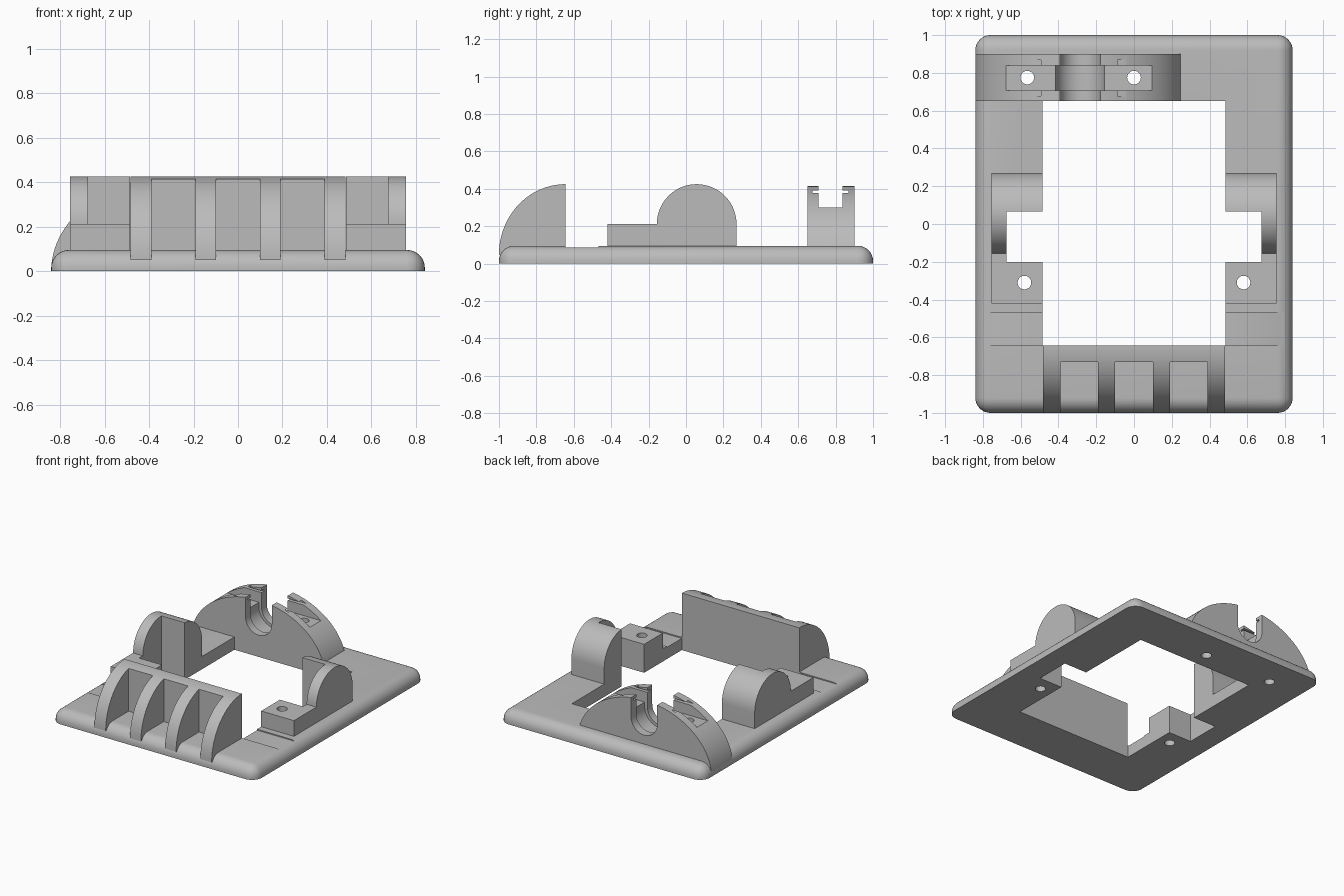
import bpy, bmesh
from math import sin, cos, pi, radians

if "Cube" in bpy.data.objects:
    bpy.data.objects.remove(bpy.data.objects["Cube"], do_unlink=True)

grey = bpy.data.materials.new("grey_plastic")
grey.use_nodes = True
colour = (0.5, 0.5, 0.5, 1)
grey.diffuse_color = colour
grey.node_tree.nodes["Principled BSDF"].inputs["Base Color"].default_value = colour


def make_object(name, bm):
    bmesh.ops.recalc_face_normals(bm, faces=bm.faces)
    mesh = bpy.data.meshes.new(name)
    bm.to_mesh(mesh)
    bm.free()
    mesh.materials.append(grey)
    obj = bpy.data.objects.new(name, mesh)
    bpy.context.collection.objects.link(obj)
    return obj


def prism(name, points, axis, lo, hi):
    """Extrude a 2D outline along an axis between lo and hi."""
    place = {"X": lambda a, b, t: (t, a, b),
             "Y": lambda a, b, t: (a, t, b),
             "Z": lambda a, b, t: (a, b, t)}[axis]
    bm = bmesh.new()
    ends = [[bm.verts.new(place(a, b, t)) for a, b in points] for t in (lo, hi)]
    for ring in ends:
        bm.faces.new(ring)
    for i in range(len(points)):
        j = (i + 1) % len(points)
        bm.faces.new((ends[0][i], ends[0][j], ends[1][j], ends[1][i]))
    return make_object(name, bm)


def box(name, x0, x1, y0, y1, z0, z1):
    return prism(name, [(x0, y0), (x1, y0), (x1, y1), (x0, y1)], "Z", z0, z1)


def arc(cx, cy, rx, ry, start, end, steps=32):
    angles = [radians(start + (end - start) * i / steps) for i in range(steps + 1)]
    return [(cx + rx * cos(a), cy + ry * sin(a)) for a in angles]


def hole(x, y):
    return prism("hole_cutter", arc(x, y, 0.036, 0.036, 0, 360)[:-1], "Z", -0.5, 1)


def activate(obj):
    bpy.ops.object.select_all(action="DESELECT")
    bpy.context.view_layer.objects.active = obj
    obj.select_set(True)


def cut(obj, cutters):
    """Subtract every cutter, then discard it."""
    activate(obj)
    for cutter in cutters:
        cutter.hide_render = True
        mod = obj.modifiers.new("cut", "BOOLEAN")
        mod.operation = "DIFFERENCE"
        mod.solver = "EXACT"
        mod.object = cutter
        bpy.ops.object.modifier_apply(modifier=mod.name)
        bpy.data.objects.remove(cutter, do_unlink=True)


def smooth(obj):
    activate(obj)
    bpy.ops.object.shade_smooth_by_angle(angle=radians(30))


def side_notches():
    return [box("notch_cutter", -0.675, 0.675, -0.2, 0.065, -0.5, 1)]


saddle_x, saddle_y = -0.29, 0.775
support_holes = [(-0.58, -0.31), (0.58, -0.31)]
saddle_holes = [(-0.565, saddle_y), (0, saddle_y)]

# Base plate with rounded upper edges and corners
plate = box("base_plate", -0.84, 0.84, -1, 1, 0, 0.095)
bm = bmesh.new()
bm.from_mesh(plate.data)
rounded = [e for e in bm.edges if max(v.co.z for v in e.verts) > 0.05]
bmesh.ops.bevel(bm, geom=rounded, offset=0.08, segments=8, profile=0.5, affect="EDGES")
bm.to_mesh(plate.data)
bm.free()
cut(plate, [box("opening_cutter", -0.485, 0.485, -0.643, 0.65, -0.5, 1),
            box("groove_cutter", -1, 1, -0.643, -0.468, 0.087, 1)]
    + side_notches() + [hole(*p) for p in support_holes + saddle_holes])
smooth(plate)

# Front guard: quarter-round wall with three pockets between four ribs
wall = prism("front_guard", [(-0.643, 0.05)] + arc(-0.643, 0.05, 0.357, 0.375, 90, 180),
             "X", -0.483, 0.483)
cut(wall, [box("pocket_cutter", x - 0.1, x + 0.1, -1.2, -0.73, -0.1, 1)
           for x in (-0.29, 0, 0.29)])
smooth(wall)

# Side supports: half-round shoulder with a low screw block in front
profile = [(-0.42, 0.08), (0.27, 0.08)] + arc(0.057, 0.212, 0.213, 0.213, 0, 180)
profile += [(-0.42, 0.212)]
for name, x0, x1, spot in (("right_support", -0.755, -0.485, support_holes[0]),
                           ("left_support", 0.485, 0.755, support_holes[1])):
    support = prism(name, profile, "X", x0, x1)
    cut(support, side_notches() + [hole(*spot)])
    smooth(support)


# Rear saddle: elliptical arch with a round-bottomed slot and strap channel
def slot(radius, y0, y1):
    outline = arc(saddle_x + 0.005, 0.27, radius, radius, 180, 360)
    outline += [(saddle_x + 0.005 + radius, 1), (saddle_x + 0.005 - radius, 1)]
    return prism("slot_cutter", outline, "Y", y0, y1)


saddle = prism("rear_saddle", arc(saddle_x, 0, 0.55, 0.422, 3, 177, 64), "Y", 0.65, 0.9)
cut(saddle, [slot(0.108, 0.5, 1.1),
             slot(0.13, 0.708, 0.838),
             box("strap_cutter", -1, 1, 0.708, 0.838, 0.3, 1),
             box("slit_cutter", -1, 1, 0.677, 0.869, 0.378, 0.392)]
    + [hole(*p) for p in saddle_holes])
smooth(saddle)
